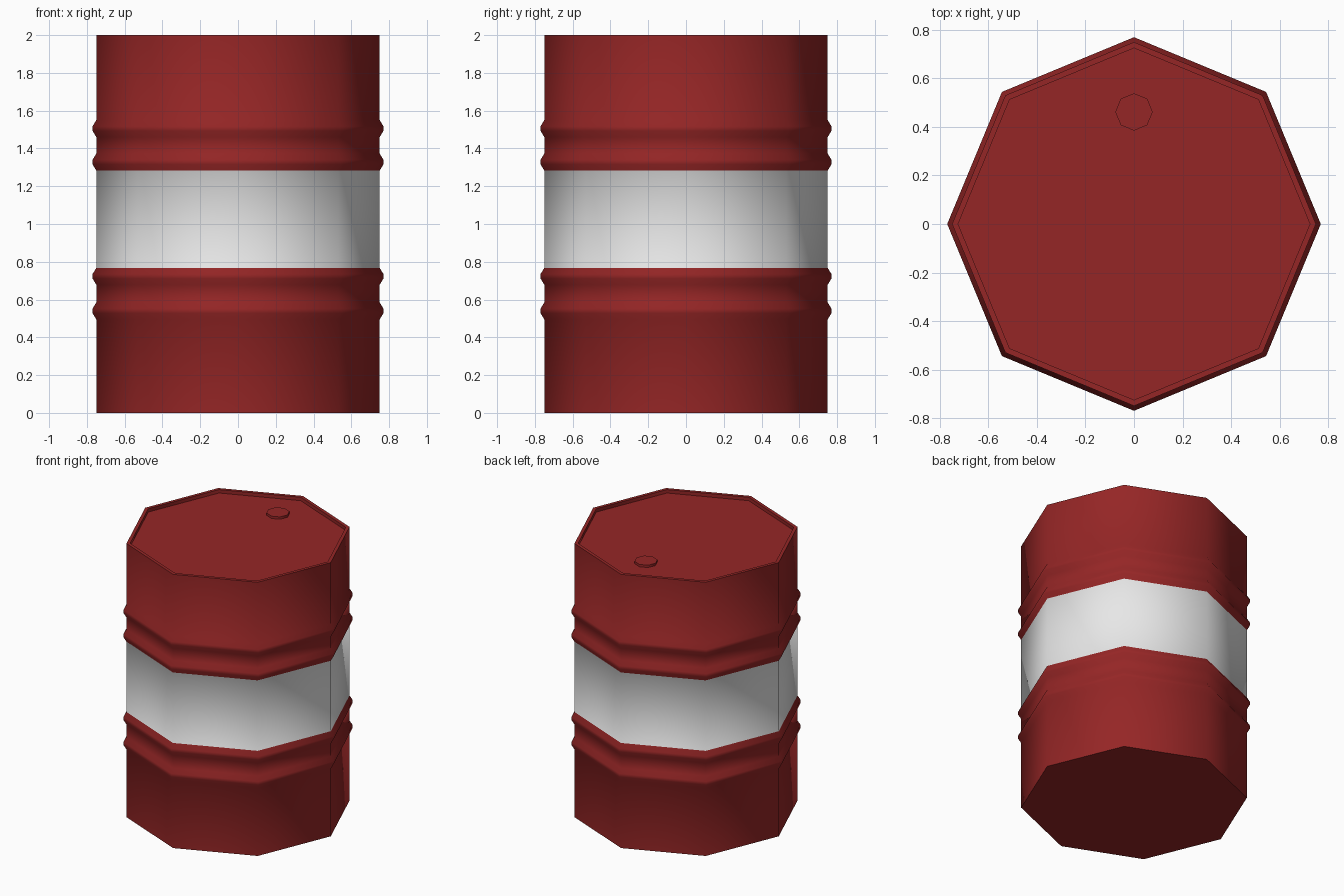
import bpy, bmesh, math

if "Cube" in bpy.data.objects:
    bpy.data.objects.remove(bpy.data.objects["Cube"])

SIDES = 8


def material(name, rgb):
    m = bpy.data.materials.new(name)
    m.diffuse_color = (*rgb, 1)
    m.use_nodes = True
    m.node_tree.nodes["Principled BSDF"].inputs["Base Color"].default_value = m.diffuse_color
    return m


red = material("dark_red", (0.30, 0.019, 0.019))
white = material("off_white", (0.80, 0.80, 0.80))


def lathe(name, profile, mats, centre=(0, 0), rule=None, cap_start=True):
    """Spin a (radius, z) profile into an eight-sided solid, capped at its ends."""
    bm = bmesh.new()
    rings = []
    for r, z in profile:
        rings.append([bm.verts.new((centre[0] + r * math.cos(2 * math.pi * i / SIDES),
                                    centre[1] + r * math.sin(2 * math.pi * i / SIDES), z))
                      for i in range(SIDES)])
    for a, b in zip(rings, rings[1:]):
        for i in range(SIDES):
            j = (i + 1) % SIDES
            bm.faces.new((a[i], a[j], b[j], b[i]))
    if cap_start:
        bm.faces.new(rings[0][::-1])
    bm.faces.new(rings[-1])
    if rule:
        for f in bm.faces:
            f.material_index = rule(f)
    mesh = bpy.data.meshes.new(name)
    bm.to_mesh(mesh)
    bm.free()
    for m in mats:
        mesh.materials.append(m)
    ob = bpy.data.objects.new(name, mesh)
    bpy.context.collection.objects.link(ob)
    bpy.ops.object.select_all(action='DESELECT')
    ob.select_set(True)
    bpy.context.view_layer.objects.active = ob
    bpy.ops.object.shade_smooth_by_angle(angle=math.radians(60))
    return ob


# Drum: plain wall, four raised hoops, rim and recessed lid
R = 0.75
profile = [(R, 0)]
for z in (0.54, 0.723, 1.328, 1.505):
    profile += [(R, z - 0.045), (R + 0.02, z - 0.012), (R + 0.02, z + 0.012), (R, z + 0.045)]
profile += [(R, 2.0), (0.725, 2.0), (0.725, 1.975)]


# The plain wall between the middle hoops is the white band
def band(face):
    return int(0.9 < face.calc_center_median().z < 1.15)


lathe("barrel", profile, [red, white], rule=band)

# Filler cap on the lid
lathe("filler_cap", [(0.077, 1.97), (0.077, 1.992)], [red], centre=(0, 0.462))
